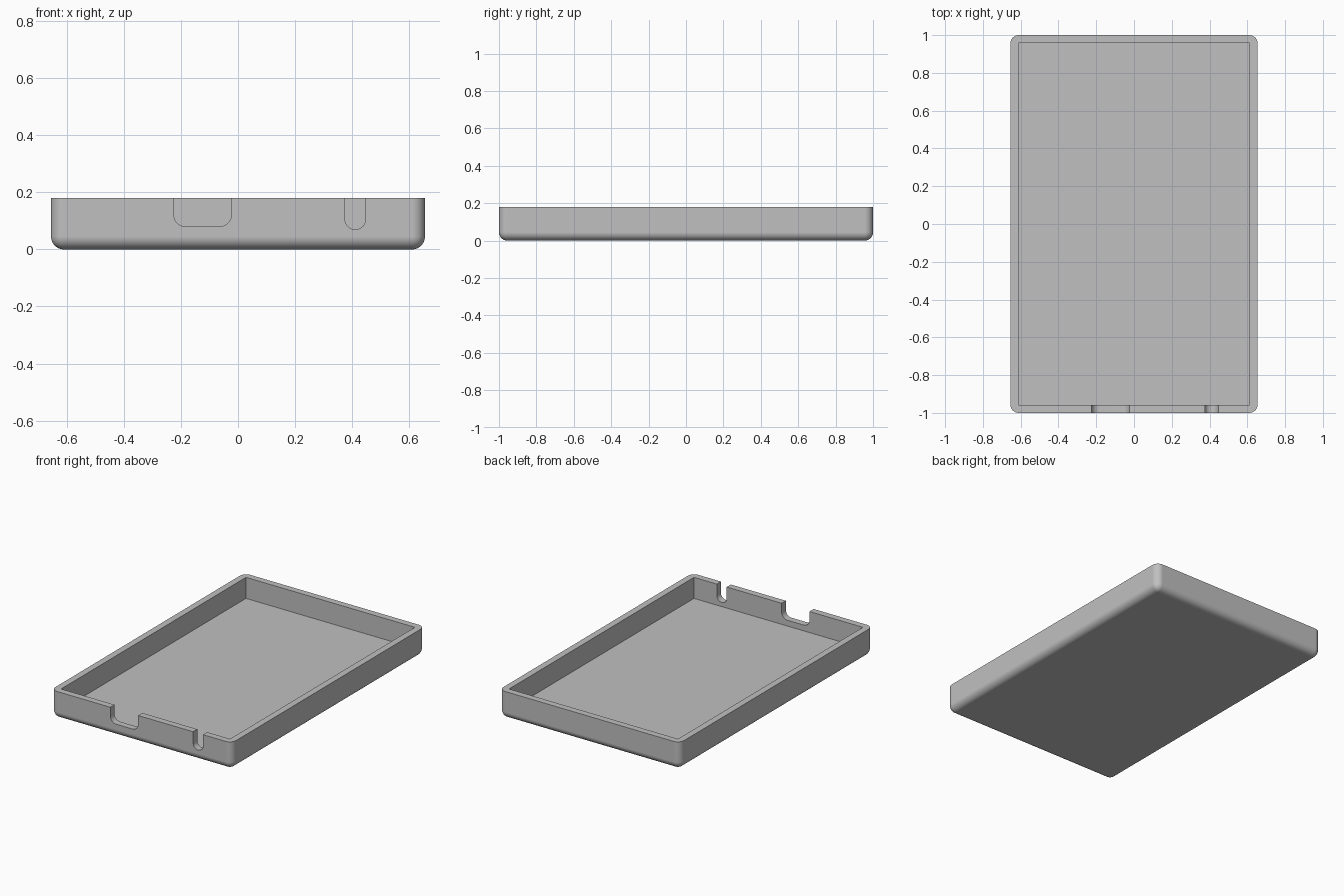
import bpy
import bmesh
import math

HALF_X, HALF_Y, HEIGHT = 0.655, 1.0, 0.18
WALL, FLOOR, RADIUS = 0.043, 0.042, 0.045

default = bpy.data.objects.get("Cube")
if default:
    bpy.data.objects.remove(default, do_unlink=True)

grey = bpy.data.materials.new("light grey plastic")
grey.use_nodes = True
grey.diffuse_color = (0.53, 0.53, 0.53, 1)
grey.node_tree.nodes["Principled BSDF"].inputs["Base Color"].default_value = (0.53, 0.53, 0.53, 1)


def rounded_box(name, low, high, radius=0, rule=None, segments=10):
    """Box between two corners; edges whose end points satisfy the rule are rounded."""
    bm = bmesh.new()
    bmesh.ops.create_cube(bm, size=1)
    for v in bm.verts:
        v.co = [l if c < 0 else h for c, l, h in zip(v.co, low, high)]
    if rule:
        edges = [e for e in bm.edges if rule(e.verts[0].co, e.verts[1].co)]
        bmesh.ops.bevel(bm, geom=edges, offset=radius, segments=segments,
                        profile=0.5, affect='EDGES', clamp_overlap=True)
    mesh = bpy.data.meshes.new(name)
    bm.to_mesh(mesh)
    bm.free()
    mesh.materials.append(grey)
    obj = bpy.data.objects.new(name, mesh)
    bpy.context.collection.objects.link(obj)
    return obj


def notch(name, left, right, bottom, radius):
    """Open-topped slot through the front wall with rounded lower corners."""
    return rounded_box(name, (left, -HALF_Y - 0.1, bottom),
                       (right, -HALF_Y + WALL + 0.03, HEIGHT + 0.1), radius,
                       lambda a, b: a.z == b.z == min(a.z, b.z) and a.z < HEIGHT and a.x == b.x)


# Tray shell: every edge rounded except the top rim
tray = rounded_box("tray", (-HALF_X, -HALF_Y, 0), (HALF_X, HALF_Y, HEIGHT), RADIUS,
                   lambda a, b: min(a.z, b.z) < 0.01)

# Sharp-cornered cavity and two cable notches
cutters = [
    rounded_box("cavity_cutter", (WALL - HALF_X, WALL - HALF_Y, FLOOR),
                (HALF_X - WALL, HALF_Y - WALL, HEIGHT + 0.1)),
    notch("wide_notch_cutter", -0.225, -0.023, 0.08, 0.042),
    notch("narrow_notch_cutter", 0.375, 0.447, 0.07, 0.0355),
]

bpy.ops.object.select_all(action='DESELECT')
tray.select_set(True)
bpy.context.view_layer.objects.active = tray
for cutter in cutters:
    cutter.hide_render = True
    cut = tray.modifiers.new(cutter.name, 'BOOLEAN')
    cut.operation = 'DIFFERENCE'
    cut.solver = 'EXACT'
    cut.object = cutter
    bpy.ops.object.modifier_apply(modifier=cut.name)
    bpy.data.objects.remove(cutter, do_unlink=True)

# Smooth rounds, crisp rim, flat large faces
bpy.ops.object.shade_smooth_by_angle(angle=math.radians(30))
weighted = tray.modifiers.new("flat_faces", 'WEIGHTED_NORMAL')
weighted.keep_sharp = True
